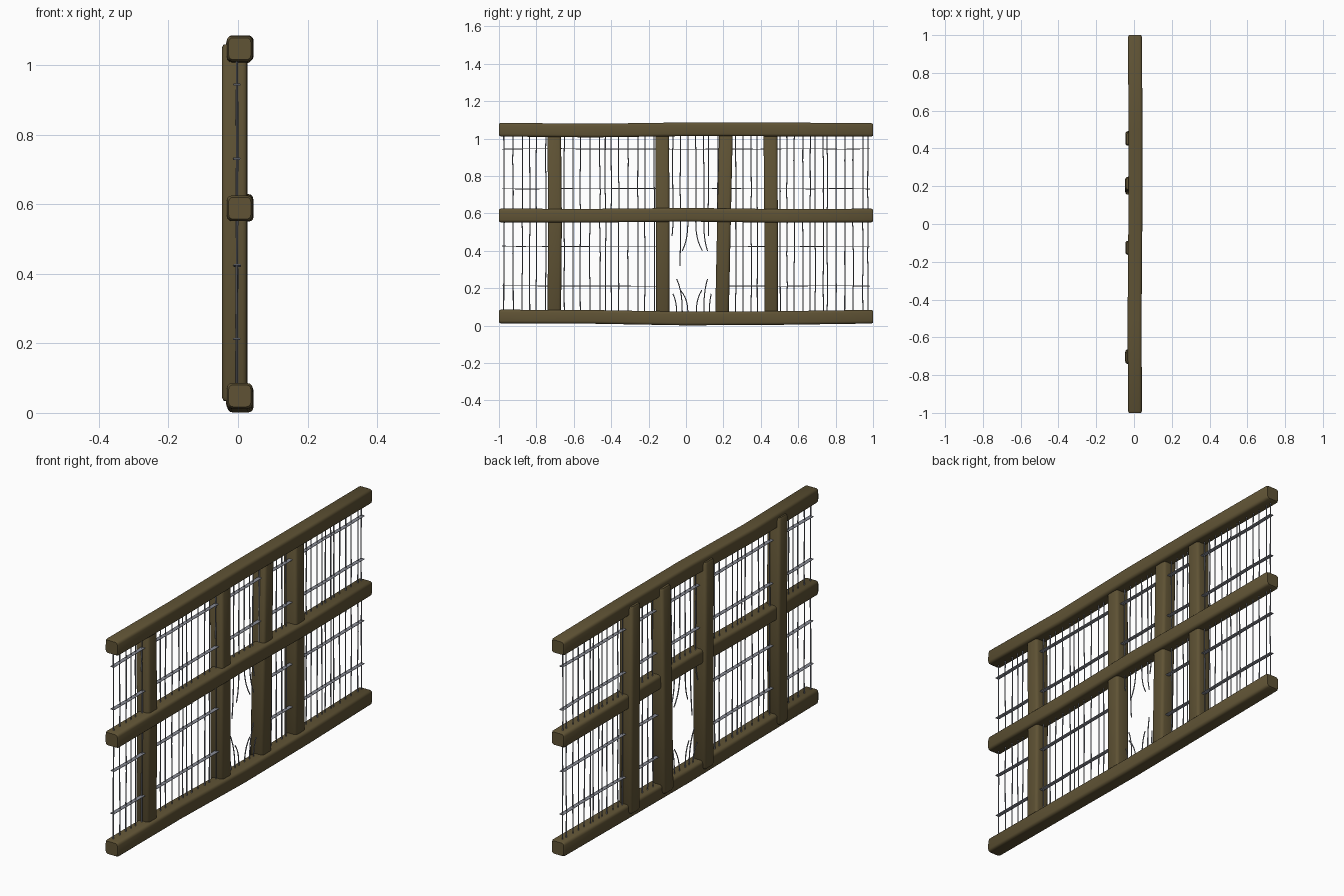
import bpy, bmesh, math, random
from mathutils import Vector

if "Cube" in bpy.data.objects:
    bpy.data.objects.remove(bpy.data.objects["Cube"])

random.seed(4)


def material(name, rgb):
    m = bpy.data.materials.new(name)
    m.diffuse_color = (*rgb, 1)
    m.use_nodes = True
    m.node_tree.nodes["Principled BSDF"].inputs["Base Color"].default_value = m.diffuse_color
    return m


WOOD = material("weathered_wood", (0.115, 0.086, 0.035))
WIRE = material("grey_wire", (0.25, 0.26, 0.30))


def rounded_profile(w, h, r, n=3):
    """Rectangle outline w by h with rounded corners."""
    pts = []
    for k, (sx, sy) in enumerate([(1, 1), (-1, 1), (-1, -1), (1, -1)]):
        for i in range(n):
            a = math.pi / 2 * (k + i / (n - 1))
            pts.append((sx * (w / 2 - r) + r * math.cos(a), sy * (h / 2 - r) + r * math.sin(a)))
    return pts


def loft(bm, path, profile, side, scales=None):
    """Sweep a profile along a path; side is the profile's fixed first axis."""
    rings = []
    for i, p in enumerate(path):
        t = (path[min(i + 1, len(path) - 1)] - path[max(i - 1, 0)]).normalized()
        u = (side - t * side.dot(t)).normalized()
        v = t.cross(u)
        s = scales[i] if scales else 1
        rings.append([bm.verts.new(p + u * a * s + v * b * s) for a, b in profile])
    n = len(profile)
    for r0, r1 in zip(rings, rings[1:]):
        for j in range(n):
            bm.faces.new((r0[j], r0[(j + 1) % n], r1[(j + 1) % n], r1[j]))
    bm.faces.new(rings[0][::-1])
    bm.faces.new(rings[-1])


def finish(bm, name, mat, angle=35):
    bmesh.ops.recalc_face_normals(bm, faces=bm.faces)
    me = bpy.data.meshes.new(name)
    bm.to_mesh(me)
    bm.free()
    me.materials.append(mat)
    ob = bpy.data.objects.new(name, me)
    bpy.context.collection.objects.link(ob)
    bpy.ops.object.select_all(action='DESELECT')
    ob.select_set(True)
    bpy.context.view_layer.objects.active = ob
    bpy.ops.object.shade_smooth_by_angle(angle=math.radians(angle))
    return ob


def beam(name, pts, w, h):
    """Timber with softened edges and slightly chamfered ends."""
    a, b = pts[0], pts[-1]
    path = [a, a.lerp(pts[1], 0.02)] + pts[1:-1] + [b.lerp(pts[-2], 0.02), b]
    scales = [0.86] + [1] * (len(path) - 2) + [0.86]
    bm = bmesh.new()
    loft(bm, path, rounded_profile(w, h, 0.014, 4), Vector((1, 0, 0)), scales)
    finish(bm, name, WOOD, 50)


# Three long rails, gently warped: centre heights at five stations
rails = {
    "bottom_rail": (0.049, 0.047, 0.038, 0.041, 0.048),
    "middle_rail": (0.589, 0.588, 0.593, 0.587, 0.589),
    "top_rail": (1.048, 1.043, 1.050, 1.049, 1.047),
}
for name, zs in rails.items():
    bend = (0.005, 0.003, 0.007, 0.008, 0.005)
    beam(name, [Vector((bend[i], -1 + i * 0.5, z)) for i, z in enumerate(zs)], 0.074, 0.073)

# Four upright posts behind the rails: y at foot, middle, head
posts = [(-0.705, -0.7, -0.705), (-0.125, -0.125, -0.127),
         (0.192, 0.203, 0.214), (0.455, 0.455, 0.451)]
for i, ys in enumerate(posts):
    beam("post_%d" % (i + 1),
         [Vector((-0.010 + 0.001 * (i % 2), y, z)) for y, z in zip(ys, (0.035, 0.55, 1.06))], 0.073, 0.073)

# Upright wires, with a torn hole between the second and third posts
wire_y = [-0.973, -0.925, -0.875, -0.835, -0.80, -0.75, -0.705, -0.65, -0.605, -0.565, -0.515,
          -0.46, -0.43, -0.40, -0.36, -0.31, -0.257, -0.22, -0.17, -0.125, -0.07, -0.03, 0.01,
          0.052, 0.095, 0.12, 0.17, 0.225, 0.265, 0.305, 0.348, 0.38, 0.455, 0.503, 0.54, 0.578,
          0.625, 0.663, 0.69, 0.733, 0.755, 0.802, 0.85, 0.893, 0.946, 0.973]
thin = rounded_profile(0.006, 0.0055, 0.0024, 2)
X = Vector((1, 0, 0))


def jitter(a):
    return random.uniform(-a, a)


bm = bmesh.new()
for y in wire_y:
    start = 0.58 if -0.09 < y < 0.15 else 0.05
    n = 3 if start > 0.1 else 6
    loft(bm, [Vector((-0.003 + jitter(0.001), y + jitter(0.002), start + (1.05 - start) * i / n))
              for i in range(n + 1)], thin, X)
finish(bm, "upright_wires", WIRE, 60)

# Broken ends curling away from the hole: root y, tip y, tip height
bm = bmesh.new()
hanging = [(-0.07, -0.075, 0.48), (-0.03, -0.032, 0.32), (0.01, -0.02, 0.40),
           (0.052, 0.088, 0.40), (0.095, 0.115, 0.40), (0.12, 0.12, 0.48)]
standing = [(-0.05, -0.07, 0.17), (-0.02, -0.05, 0.25), (0.01, -0.03, 0.19),
            (0.055, 0.085, 0.19), (0.095, 0.115, 0.25), (0.125, 0.135, 0.17)]
for group, root in ((hanging, 0.58), (standing, 0.05)):
    for y0, y1, tip in group:
        path = []
        for i in range(8):
            t = i / 7
            path.append(Vector((-0.003 + 0.008 * t * t * (1 if y0 > 0 else -1),
                                y0 + (y1 - y0) * t ** 3, root + (tip - root) * t)))
        loft(bm, path, thin, X)
finish(bm, "broken_wires", WIRE, 60)

# Flat cross wires; the two lower ones stop either side of the hole
bm = bmesh.new()
flat = rounded_profile(0.021, 0.004, 0.0015, 2)
for z, spans in ((0.945, [(-0.983, 0.983)]), (0.732, [(-0.983, 0.983)]),
                 (0.424, [(-0.983, -0.10), (0.17, 0.983)]),
                 (0.212, [(-0.983, -0.10), (0.17, 0.983)])):
    for a, b in spans:
        n = max(4, round((b - a) / 0.15))
        loft(bm, [Vector((-0.003 + jitter(0.001), a + (b - a) * i / n, z + jitter(0.002)))
                  for i in range(n + 1)], flat, X)
finish(bm, "cross_wires", WIRE, 60)
